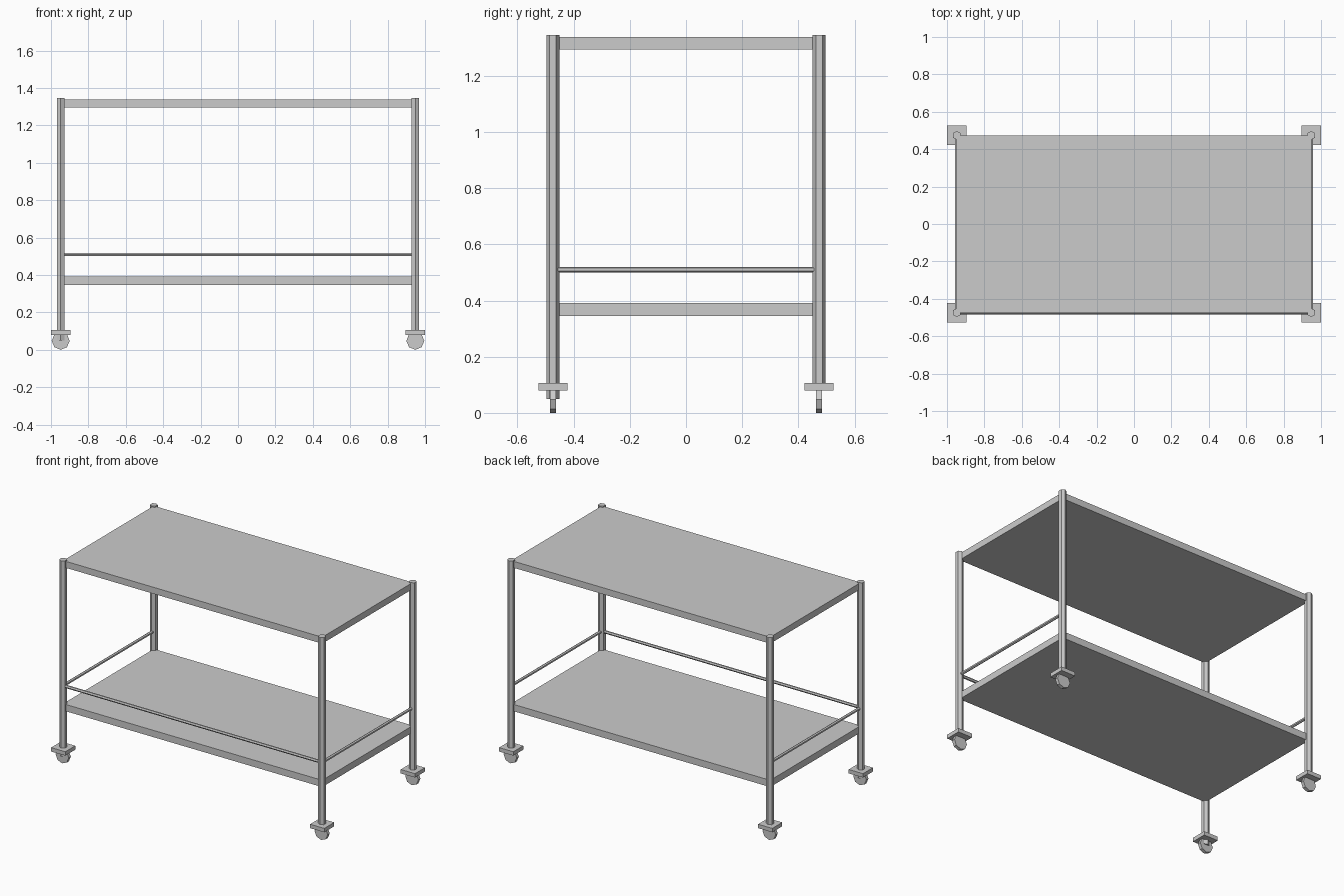
import bpy
from math import pi

if "Cube" in bpy.data.objects:
    bpy.data.objects.remove(bpy.data.objects["Cube"])

PX, PY = 0.948, 0.474  # post centre positions


def box(name, size, loc):
    bpy.ops.mesh.primitive_cube_add(size=1, location=loc)
    ob = bpy.context.object
    ob.name = name
    ob.scale = size
    bpy.ops.object.transform_apply(location=False, rotation=False, scale=True)
    return ob


def rod(name, radius, length, loc, rot=(0, 0, 0), sides=6):
    bpy.ops.mesh.primitive_cylinder_add(vertices=sides, radius=radius, depth=length,
                                        location=loc, rotation=rot)
    bpy.context.object.name = name


# two flat shelves
box("top_shelf", (2 * PX, 2 * PY, 0.043), (0, 0, 1.316))
box("lower_shelf", (2 * PX, 2 * PY, 0.045), (0, 0, 0.368))

# corner posts with caster plate and wheel; the front left post reaches into its caster
for sx, side in ((-1, "left"), (1, "right")):
    for sy, end in ((-1, "front"), (1, "back")):
        tag = end + "_" + side
        x, y = sx * PX, sy * PY
        bottom = 0.05 if tag == "front_left" else 0.095
        rod(tag + "_post", 0.0235, 1.345 - bottom, (x, y, (1.345 + bottom) / 2))
        box(tag + "_caster_plate", (0.104, 0.104, 0.026), (x, y, 0.093))
        rod(tag + "_wheel", 0.048, 0.022, (x, y, 0.048), (pi / 2, 0, 0), 8)

# guard rails on the front and both ends, back left open
rod("front_rail", 0.01, 2 * PX, (0, -PY, 0.51), (0, pi / 2, 0))
for sx, side in ((-1, "left"), (1, "right")):
    rod(side + "_rail", 0.01, 2 * PY, (sx * PX, 0, 0.51), (pi / 2, 0, 0))
